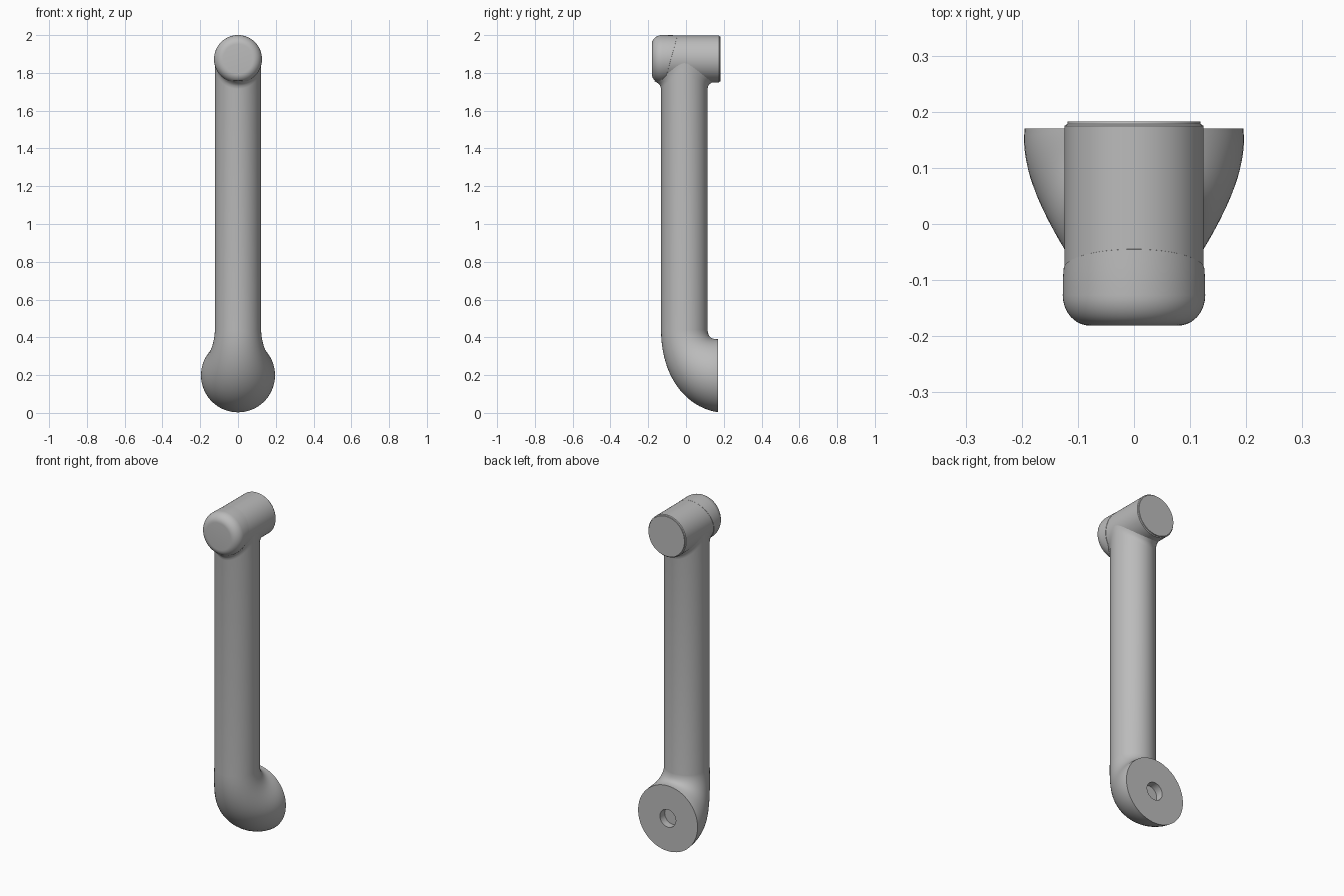
import bpy, bmesh, math
from mathutils import Vector

SEG = 64
HEAD_Z, HEAD_R = 1.874, 0.124
ANGLES = [2 * math.pi * i / SEG for i in range(SEG)]

cube = bpy.data.objects.get("Cube")
if cube:
    bpy.data.objects.remove(cube)

grey = bpy.data.materials.new("satin grey")
grey.use_nodes = True
colour = (0.5, 0.5, 0.5, 1)
grey.diffuse_color = colour
grey.node_tree.nodes["Principled BSDF"].inputs["Base Color"].default_value = colour


def loft(name, rings):
    """Skin a list of closed rings and cap both ends."""
    bm = bmesh.new()
    loops = [[bm.verts.new(p) for p in ring] for ring in rings]
    for a, b in zip(loops, loops[1:]):
        for i in range(SEG):
            j = (i + 1) % SEG
            bm.faces.new((a[i], a[j], b[j], b[i]))
    bm.faces.new(loops[0])
    bm.faces.new(loops[-1])
    bmesh.ops.recalc_face_normals(bm, faces=bm.faces)
    mesh = bpy.data.meshes.new(name)
    bm.to_mesh(mesh)
    bm.free()
    mesh.materials.append(grey)
    obj = bpy.data.objects.new(name, mesh)
    bpy.context.collection.objects.link(obj)
    bpy.ops.object.select_all(action='DESELECT')
    obj.select_set(True)
    bpy.context.view_layer.objects.active = obj
    bpy.ops.object.shade_smooth_by_angle(angle=math.radians(35))
    return obj


def bezier(p, t):
    s = 1 - t
    return p[0]*s**3 + 3*p[1]*s*s*t + 3*p[2]*s*t*t + p[3]*t**3


def span_ring(inner, outer, width):
    """Ellipse whose vertical diameter runs from outer to inner."""
    mid, half = (inner + outer) / 2, (inner - outer) / 2
    return [mid + half * math.sin(a) + Vector((width * math.cos(a), 0, 0)) for a in ANGLES]


def y_ring(r, y, z, slant=0):
    return [(r * math.cos(a), y + slant * math.sin(a), z + r * math.sin(a)) for a in ANGLES]


# Arm top: rings follow the saddle of the head, with a small fillet
def saddle_ring(depth, drop):
    ring = []
    for a in ANGLES:
        x = 0.122 * math.cos(a)
        z = HEAD_Z - math.sqrt(HEAD_R**2 - x * x) + drop
        ring.append((x, -0.009 + depth * math.sin(a), z))
    return ring


arm = [saddle_ring(d, h) for d, h in
       ((0.157, 0.006), (0.144, -0.002), (0.133, -0.01), (0.126, -0.02), (0.123, -0.035))]

# Arm shaft and flared elbow
outer = [Vector((0, y, z)) for y, z in ((-0.132, 0.44), (-0.132, 0.19), (0, 0.03), (0.17, 0.003))]
inner = [Vector((0, y, z)) for y, z in ((0.114, 0.44), (0.118, 0.4), (0.135, 0.39), (0.17, 0.39))]
width = (0.122, 0.13, 0.205, 0.195)
for i in range(21):
    t = i / 20
    arm.append(span_ring(bezier(inner, t), bezier(outer, t), bezier(width, t)))

# Blind hole in the mounting face
arm += [y_ring(0.052, y, 0.197) for y in (0.17, 0.125)]
loft("arm_with_elbow", arm)

# Crosswise head with a stepped back end
loft("head_barrel", [y_ring(r, y, HEAD_Z) for r, y in
     ((0.1, -0.12), (HEAD_R, -0.1), (HEAD_R, 0.175), (0.119, 0.178), (0.118, 0.183))])

# Rounded front cap with a slanted rear edge
cap = []
for i in range(11):
    a = math.pi / 2 * i / 10
    cap.append(y_ring(0.079 + 0.048 * math.sin(a), -0.127 - 0.054 * math.cos(a), 1.873))
cap.append(y_ring(0.1265, -0.095, 1.873, 0.02))
cap.append(y_ring(0.1255, -0.08, 1.873, 0.035))
cap.append(y_ring(0.123, -0.079, 1.873, 0.035))
loft("head_cap", cap)
